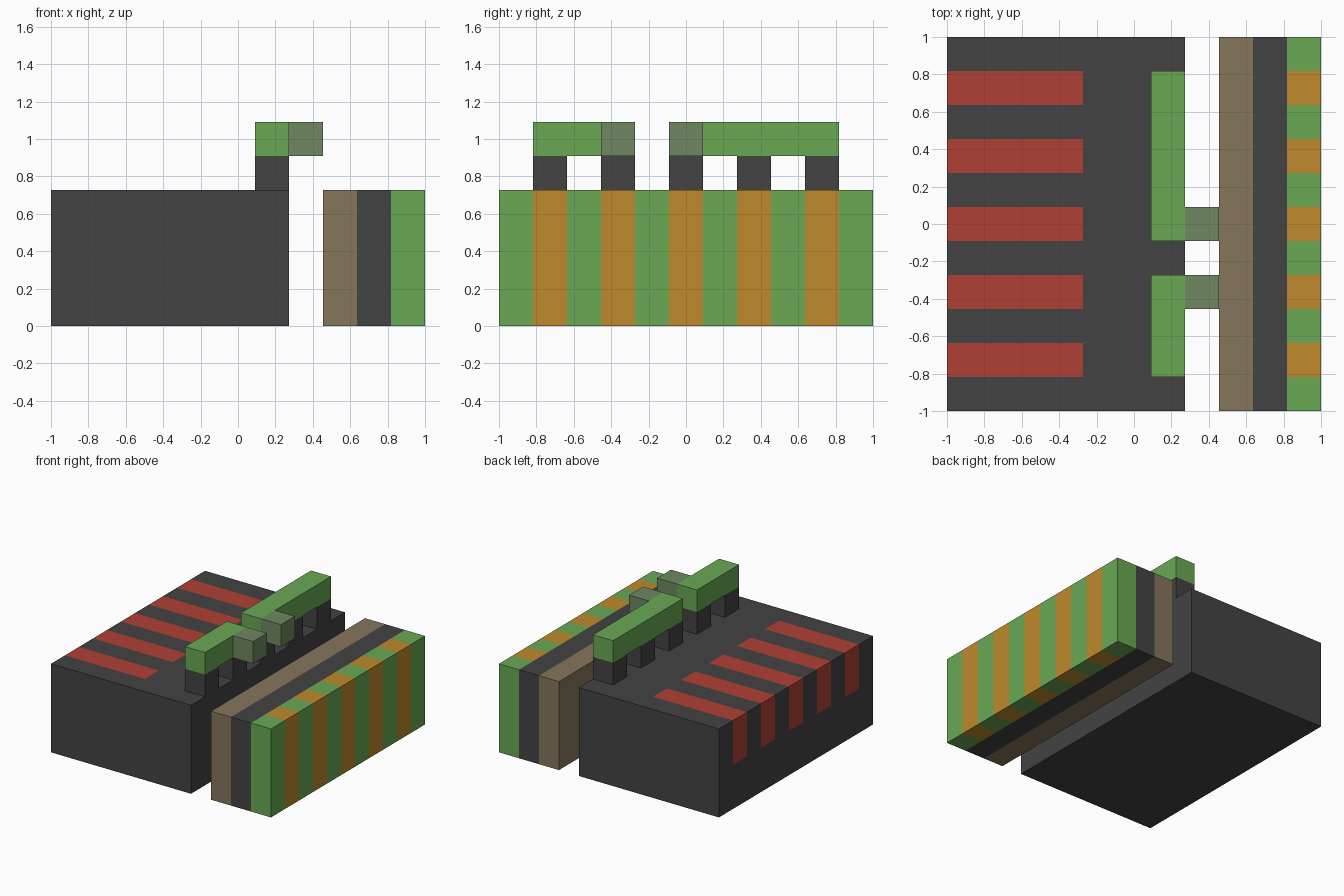
import bpy
import bmesh
from mathutils import Vector

cube = bpy.data.objects.get("Cube")
if cube:
    bpy.data.objects.remove(cube, do_unlink=True)

U = 2 / 11                      # one module: the model is 11 modules wide and deep
STRIPES = range(1, 10, 2)       # module rows that hold a stripe or a post


def material(name, rgb):
    linear = [((c / 255 + 0.055) / 1.055) ** 2.4 for c in rgb] + [1]
    mat = bpy.data.materials.new(name)
    mat.use_nodes = True
    mat.diffuse_color = linear
    mat.node_tree.nodes["Principled BSDF"].inputs["Base Color"].default_value = linear
    return mat


DARK = material("dark grey", (67, 67, 67))
GREEN = material("green", (105, 169, 84))
ORANGE = material("orange", (191, 138, 44))
RED = material("red", (176, 64, 52))
TAN = material("tan", (134, 118, 92))
SAGE = material("grey green", (112, 135, 97))


def box(name, low, high, mats, cuts=(), rule=None):
    """Box between two module corners, cut at (axis, module) planes, coloured by rule."""
    low, high = Vector(low), Vector(high)
    bm = bmesh.new()
    bmesh.ops.create_cube(bm, size=1)
    for v in bm.verts:
        v.co = (low + high) / 2 + v.co * (high - low)
    for axis, at in cuts:
        normal = Vector((0, 0, 0))
        normal[axis] = 1
        bmesh.ops.bisect_plane(bm, geom=bm.verts[:] + bm.edges[:] + bm.faces[:],
                               plane_co=normal * at, plane_no=normal)
    if rule:
        bm.normal_update()
        for f in bm.faces:
            f.material_index = int(rule(f.calc_center_median(), f.normal))
    for v in bm.verts:
        v.co = v.co * U - Vector((1, 1, 0))
    mesh = bpy.data.meshes.new(name)
    bm.to_mesh(mesh)
    bm.free()
    for mat in mats:
        mesh.materials.append(mat)
    obj = bpy.data.objects.new(name, mesh)
    bpy.context.collection.objects.link(obj)
    return obj


def in_stripe(c):
    return int(c.y) in STRIPES


row_cuts = [(1, k) for k in range(1, 11)]

# Main block with red strips folding over its left-hand edge
def red_strip(c, n):
    on_top = n.z > 0.5 and c.x < 4
    on_side = n.x < -0.5 and c.z > 2
    return in_stripe(c) and (on_top or on_side)


box("main_block", (0, 0, 0), (7, 11, 4), [DARK, RED],
    row_cuts + [(0, 4), (2, 2)], red_strip)

# Separate layered wall
box("wall_inner_layer", (8, 0, 0), (9, 11, 4), [TAN])
box("wall_middle_layer", (9, 0, 0), (10, 11, 4), [DARK])
box("wall_striped_layer", (10, 0, 0), (11, 11, 4), [GREEN, ORANGE],
    row_cuts, lambda c, n: abs(n.y) < 0.5 and in_stripe(c))

# Posts and the two rails they carry
for i, y in enumerate(STRIPES):
    box(f"post_{i + 1}", (6, y, 4), (7, y + 1, 5), [DARK])
box("front_rail", (6, 1, 5), (7, 4, 6), [GREEN])
box("rear_rail", (6, 5, 5), (7, 10, 6), [GREEN])

# Contact lugs reaching over the gap
for name, y in (("front_lug", 3), ("rear_lug", 5)):
    box(name, (7, y, 5), (8, y + 1, 6), [SAGE])
